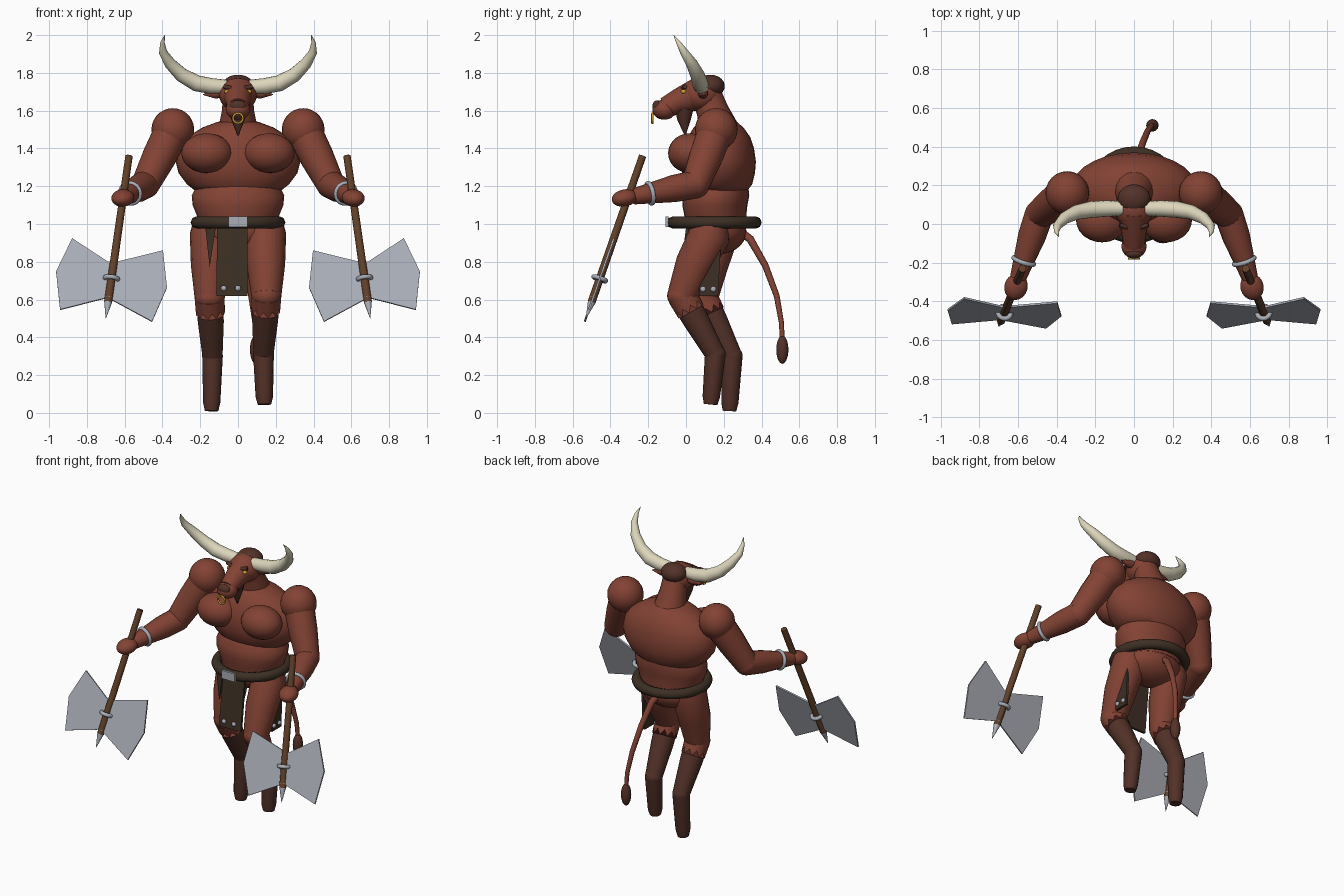
import bpy, bmesh, math
from mathutils import Vector, Matrix

if "Cube" in bpy.data.objects:
    bpy.data.objects.remove(bpy.data.objects["Cube"])


def material(name, r, g, b):
    m = bpy.data.materials.new(name)
    m.use_nodes = True
    m.diffuse_color = (r, g, b, 1)
    m.node_tree.nodes["Principled BSDF"].inputs["Base Color"].default_value = (r, g, b, 1)
    return m


hide = material("rust hide", .225, .055, .034)
fur = material("dark fur", .085, .031, .021)
leather = material("leather", .047, .029, .018)
steel = material("steel", .40, .42, .47)
wood = material("wood", .12, .052, .022)
horn_mat = material("ivory", .72, .67, .50)
gold = material("gold", .58, .34, .03)


def finish(ob, name, mat, angle=50):
    ob.name = name
    ob.data.materials.clear()
    ob.data.materials.append(mat)
    bpy.ops.object.select_all(action='DESELECT')
    ob.select_set(True)
    bpy.context.view_layer.objects.active = ob
    bpy.ops.object.shade_smooth_by_angle(angle=math.radians(angle))
    return ob


def from_bmesh(bm, name, mat, angle=50):
    bmesh.ops.recalc_face_normals(bm, faces=bm.faces)
    me = bpy.data.meshes.new(name)
    bm.to_mesh(me)
    bm.free()
    ob = bpy.data.objects.new(name, me)
    bpy.context.collection.objects.link(ob)
    return finish(ob, name, mat, angle)


def loft(name, rings, mat):
    # skin between rings of points and cap both ends
    bm = bmesh.new()
    vs = [[bm.verts.new(p) for p in ring] for ring in rings]
    n = len(vs[0])
    for a, b in zip(vs, vs[1:]):
        for i in range(n):
            j = (i + 1) % n
            bm.faces.new((a[i], a[j], b[j], b[i]))
    bm.faces.new(vs[0])
    bm.faces.new(vs[-1])
    return from_bmesh(bm, name, mat)


def tube(name, path, radii, mat, sides=16, jag=0):
    # round section swept along a path; jag makes a ragged last ring
    pts = [Vector(p) for p in path]
    frame, last, rings = Matrix.Identity(3), Vector((0, 0, 1)), []
    for k, (p, r) in enumerate(zip(pts, radii)):
        t = (pts[min(k + 1, len(pts) - 1)] - pts[max(k - 1, 0)]).normalized()
        frame = last.rotation_difference(t).to_matrix() @ frame
        last = t
        ring = []
        for i in range(sides):
            a = math.tau * i / sides
            drop = jag * (i % 2) if k == len(pts) - 1 else 0
            ring.append(p + frame @ Vector((r * math.cos(a), r * math.sin(a), drop)))
        rings.append(ring)
    return loft(name, rings, mat)


def ball(name, loc, size, mat, rot=(0, 0, 0)):
    bpy.ops.mesh.primitive_uv_sphere_add(segments=24, ring_count=14, location=loc, rotation=rot)
    bpy.context.object.scale = size
    return finish(bpy.context.object, name, mat)


def ring(name, loc, major, minor, mat, axis=(0, 0, 1)):
    rot = Vector(axis).to_track_quat('Z', 'Y').to_euler()
    bpy.ops.mesh.primitive_torus_add(major_radius=major, minor_radius=minor, major_segments=32,
                                     minor_segments=8, location=loc, rotation=rot)
    return finish(bpy.context.object, name, mat)


def plate(name, outline, offset, mat):
    # flat outline thickened by +-offset
    bm = bmesh.new()
    o = Vector(offset)
    a = [bm.verts.new(Vector(p) + o) for p in outline]
    b = [bm.verts.new(Vector(p) - o) for p in outline]
    bm.faces.new(a)
    bm.faces.new(b[::-1])
    for i in range(len(a)):
        j = (i + 1) % len(a)
        bm.faces.new((a[i], b[i], b[j], a[j]))
    return from_bmesh(bm, name, mat, 20)


def body(name, profile):
    # elliptical sections: height, half width, front y, back y
    loft(name, [[(rx * math.cos(a), (y0 + y1) / 2 + (y1 - y0) / 2 * math.sin(a), z)
                 for a in (math.tau * i / 28 for i in range(28))]
                for z, rx, y0, y1 in profile], hide)


# Torso
body("belly", [(.98, .20, .0, .32), (1.05, .22, -.01, .32), (1.10, .24, -.02, .325),
               (1.15, .245, -.015, .335), (1.20, .22, .01, .33)])
body("chest", [(1.17, .22, .03, .32), (1.21, .27, .0, .35), (1.27, .315, -.02, .365),
               (1.33, .33, -.025, .37), (1.40, .315, -.015, .36), (1.46, .27, .01, .34),
               (1.51, .19, .04, .305), (1.54, .11, .07, .27), (1.55, .05, .11, .22)])
ball("pelvis", (0, .17, .96), (.2, .15, .12), hide)
tube("neck", [(0, .18, 1.48), (0, .14, 1.6), (0, .11, 1.68)], [.11, .085, .08], hide)

# Head
ball("skull", (0, .08, 1.685), (.1, .105, .09), hide)
tube("snout", [(0, .07, 1.69), (0, -.04, 1.65), (0, -.11, 1.615)], [.088, .066, .055], hide)
ball("muzzle", (0, -.115, 1.605), (.065, .063, .053), hide)
ball("nose_pad", (0, -.152, 1.625), (.045, .026, .03), fur)
ring("nose_ring", (0, -.178, 1.56), .026, .006, gold, (0, 1, 0))
ball("hair", (0, .13, 1.73), (.085, .075, .06), fur)
tube("beard", [(0, -.01, 1.61), (0, -.01, 1.55), (0, -.005, 1.47)], [.05, .035, .003], fur, 8)

# Belt and loincloth
ring("belt", (0, .15, 1.008), .218, .033, leather)
plate("buckle", [(-.05, -.1, .985), (.05, -.1, .985), (.05, -.1, 1.04), (-.05, -.1, 1.04)],
      (0, .008, 0), steel)
plate("front_cloth", [(-.11, .01, 1), (.05, .01, 1), (.05, -.035, .62), (-.115, -.035, .62)],
      (0, .008, 0), leather)
plate("side_cloth", [(.2, .06, 1), (.2, .19, 1), (.2, .17, .62), (.2, .07, .62)],
      (.008, 0, 0), leather)
plate("torn_strip", [(-.175, .02, 1), (-.115, .02, 1), (-.15, .02, .77)], (0, .01, 0), leather)
for x in (-.075, 0):
    ball("front_stud", (x, -.045, .66), (.015, .012, .015), steel)
for y in (.09, .145):
    ball("side_stud", (.21, y, .655), (.012, .015, .015), steel)

# Tail
tube("tail", [(.0, .27, .97), (.02, .34, .92), (.045, .42, .78), (.07, .48, .62),
              (.09, .505, .48), (.095, .51, .38)], [.025, .021, .018, .016, .014, .013], hide, 10)
ball("tail_tuft", (.095, .51, .335), (.032, .032, .075), fur)

# Legs: hip, knee, ankle and foot as (y, z), one leg ahead of the other
stance = {1: ((.13, .95), (-.02, .62), (.155, .31), (.13, .045)),
          -1: ((.17, .95), (.09, .61), (.245, .30), (.23, .01))}
for s, joints in stance.items():
    side = "left" if s > 0 else "right"
    hip, knee, ankle, foot = [Vector((s * x, y, z)) for x, (y, z) in zip((.145, .15, .135, .14), joints)]
    mid = hip.lerp(knee, .5) + Vector((0, -.01, 0))
    tube(side + "_thigh", [hip + Vector((0, .01, .07)), hip, mid, knee], [.09, .11, .102, .08], hide)
    ball(side + "_knee", knee, (.08, .08, .07), hide)
    down = (ankle - knee).normalized()
    tube(side + "_knee_fur", [knee, knee + down * .06], [.08, .077], hide, 20, .035)
    tube(side + "_shin", [knee, knee.lerp(ankle, .4), ankle], [.074, .07, .054], fur)
    ball(side + "_hock", ankle, (.055, .055, .055), fur)
    tube(side + "_foot", [ankle, ankle.lerp(foot, .85), foot], [.055, .046, .036], fur)

for s in (1, -1):
    side = "left" if s > 0 else "right"

    def at(x, y, z):
        return Vector((s * x, y, z))

    # Chest and face pieces
    ball(side + "_pectoral", at(.165, .02, 1.375), (.135, .115, .105), hide)
    ball(side + "_eye", at(.056, -.012, 1.70), (.017, .015, .012), gold)
    tube(side + "_brow", [at(.02, -.02, 1.715), at(.075, -.005, 1.728)], [.012, .012], fur, 8)
    tube(side + "_ear", [at(.07, .09, 1.70), at(.12, .09, 1.69), at(.185, .10, 1.685)],
         [.025, .027, .002], hide, 10)
    tube(side + "_horn", [at(.06, .08, 1.725), at(.14, .08, 1.73), at(.22, .075, 1.745),
                          at(.30, .06, 1.79), at(.36, .03, 1.85), at(.397, -.01, 1.91),
                          at(.40, -.04, 1.96), at(.388, -.066, 2.0)],
         [.038, .042, .043, .038, .031, .022, .012, .001], horn_mat)

    # Arm
    shoulder, elbow, wrist = at(.345, .16, 1.5), at(.49, .05, 1.21), at(.60, -.28, 1.145)
    ball(side + "_shoulder", shoulder, (.113, .113, .113), hide)
    tube(side + "_upper_arm", [shoulder, shoulder.lerp(elbow, .5), elbow], [.095, .09, .075], hide)
    ball(side + "_elbow", elbow, (.075, .075, .075), hide)
    tube(side + "_forearm", [elbow, elbow.lerp(wrist, .35), wrist], [.075, .072, .042], hide)
    ring(side + "_bracelet", elbow.lerp(wrist, .73), .055, .012, steel, wrist - elbow)
    ball(side + "_hand", at(.61, -.325, 1.138), (.06, .07, .045), hide, (.2, 0, s * .3))

    # Double axe: the blade lies in the plane of the shaft and the x axis
    top, tip = at(.577, -.23, 1.36), at(.70, -.53, .5)
    along = tip - top
    tube(side + "_axe_shaft", [top, top + along * .9], [.02, .022], wood, 12)
    tube(side + "_axe_spike", [top + along * .87, top + along * .9, tip], [.022, .021, .001], steel, 12)
    ring(side + "_axe_collar", top + along * .756, .034, .013, steel, along)
    outline = [(.69, .80), (.878, .923), (.963, .748), (.942, .546), (.69, .61),
               (.455, .483), (.376, .663), (.397, .859), (.635, .80)]
    plate(side + "_axe_blade", [at(x, -.23 - .349 * (1.36 - z), z) for x, z in outline],
          (0, .005, -.002), steel)
